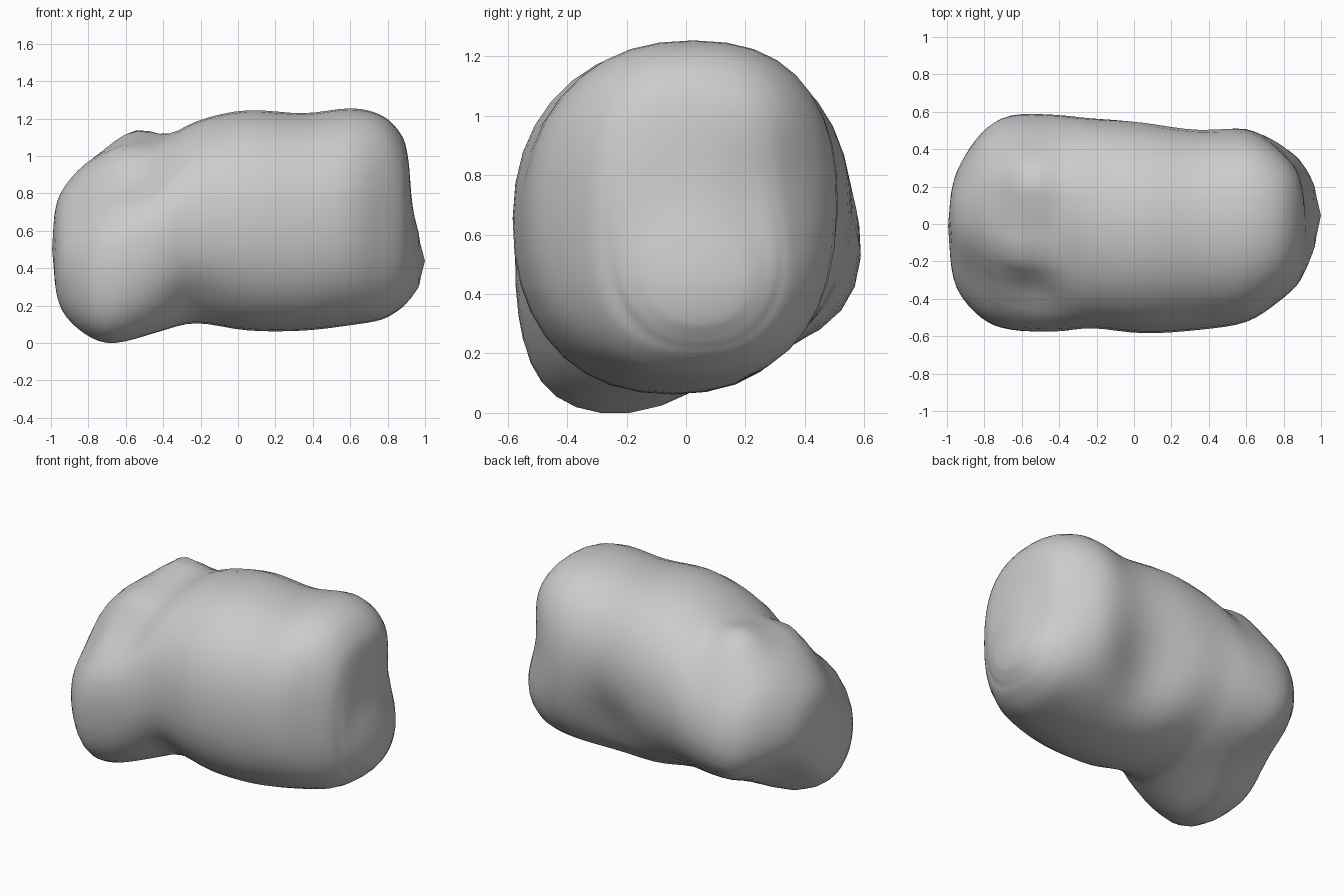
import bpy, bmesh, math
from mathutils import Vector

# Cross-sections along x: x, ymin, ymax, zmin, zmax, underside shift, top shift, roundness
SECTIONS = [
    (-0.99, -0.17, 0.15, 0.34, 0.68, -0.02, 0.02, 1.0),
    (-0.95, -0.36, 0.31, 0.18, 0.83, -0.07, 0.05, 1.0),
    (-0.82, -0.51, 0.50, 0.05, 0.98, -0.17, 0.06, 0.95),
    (-0.66, -0.57, 0.59, 0.00, 1.04, -0.20, 0.05, 0.95),
    (-0.42, -0.58, 0.59, 0.07, 1.10, -0.15, 0.03, 0.95),
    (-0.22, -0.56, 0.57, 0.12, 1.21, -0.08, 0.02, 0.92),
    (0.05, -0.59, 0.56, 0.08, 1.27, -0.03, 0.02, 0.90),
    (0.35, -0.57, 0.52, 0.08, 1.25, -0.02, 0.03, 0.88),
    (0.60, -0.53, 0.52, 0.11, 1.28, 0.00, 0.03, 0.84),
    (0.77, -0.42, 0.46, 0.14, 1.24, 0.00, 0.00, 0.80),
    (0.87, -0.33, 0.39, 0.20, 1.14, 0.00, 0.00, 0.78),
    (0.91, -0.26, 0.34, 0.24, 1.02, 0.00, 0.00, 0.82),
    (0.935, -0.21, 0.29, 0.27, 0.76, 0.00, 0.00, 0.90),
    (0.975, -0.10, 0.19, 0.33, 0.58, 0.00, 0.00, 1.0),
]
# Soft lumps and dents: centre, push vector, radius
LUMPS = [
    ((-0.55, 0.25, 1.03), (0.00, 0.00, 0.16), 0.16),
    ((-0.61, -0.15, 1.02), (-0.01, -0.05, 0.06), 0.13),
    ((-0.55, -0.38, 0.92), (0.02, 0.06, -0.05), 0.15),
    ((-0.85, -0.35, 0.80), (0.05, 0.05, -0.03), 0.24),
    ((-0.22, -0.46, 0.22), (0.0, 0.03, 0.03), 0.17),
    ((0.22, 0.50, 0.40), (0.0, -0.10, 0.03), 0.24),
    ((-0.70, 0.22, 0.10), (0.03, -0.02, 0.08), 0.28),
    ((-0.90, 0.27, 0.22), (0.06, -0.05, 0.05), 0.26),
    ((0.88, 0.35, 0.78), (-0.04, -0.05, 0.0), 0.22),
]
SIDES, STEPS = 36, 4


def catmull(a, b, c, d, t):
    return [0.5 * (2 * q + (r - p) * t + (2 * p - 5 * q + 4 * r - s) * t * t
                   + (3 * q - p - 3 * r + s) * t ** 3) for p, q, r, s in zip(a, b, c, d)]


def power(v, e):
    return math.copysign(abs(v) ** e, v)


def stations():
    n = len(SECTIONS)
    for i in range(n - 1):
        pts = [SECTIONS[min(max(k, 0), n - 1)] for k in range(i - 1, i + 3)]
        for j in range(STEPS):
            yield catmull(*pts, j / STEPS)
    yield SECTIONS[-1]


# Rounded body, lofted from the sections
bm = bmesh.new()
rings = []
for x, y0, y1, z0, z1, low, high, e in stations():
    ring = []
    for k in range(SIDES):
        a = 2 * math.pi * k / SIDES
        c, s = power(math.cos(a), e), power(math.sin(a), e)
        shift = low if s < 0 else high
        y = (y0 + y1) / 2 + (y1 - y0) / 2 * c + shift * s * s
        z = (z0 + z1) / 2 + (z1 - z0) / 2 * s
        ring.append(bm.verts.new((x, y, z)))
    rings.append(ring)
for r, q in zip(rings, rings[1:]):
    for k in range(SIDES):
        m = (k + 1) % SIDES
        bm.faces.new((r[k], r[m], q[m], q[k]))
for ring, tip in ((rings[0], (-1, 0.0, 0.52)), (rings[-1], (1, 0.05, 0.46))):
    v = bm.verts.new(tip)
    for k in range(SIDES):
        bm.faces.new((ring[k], ring[(k + 1) % SIDES], v))

# Push out the lumps and press in the dents
for centre, push, radius in LUMPS:
    for v in bm.verts:
        d = (v.co - Vector(centre)).length / radius
        v.co += Vector(push) * math.exp(-d * d)

# Even out the surface, then stand it on the ground
for _ in range(3):
    bmesh.ops.smooth_vert(bm, verts=bm.verts, factor=0.4, use_axis_x=False,
                          use_axis_y=True, use_axis_z=True)
bmesh.ops.recalc_face_normals(bm, faces=bm.faces)
low = min(v.co.z for v in bm.verts)
for v in bm.verts:
    v.co.z -= low

mesh = bpy.data.meshes.new("boulder")
bm.to_mesh(mesh)
bm.free()
for p in mesh.polygons:
    p.use_smooth = True
bpy.context.collection.objects.link(bpy.data.objects.new("boulder", mesh))
